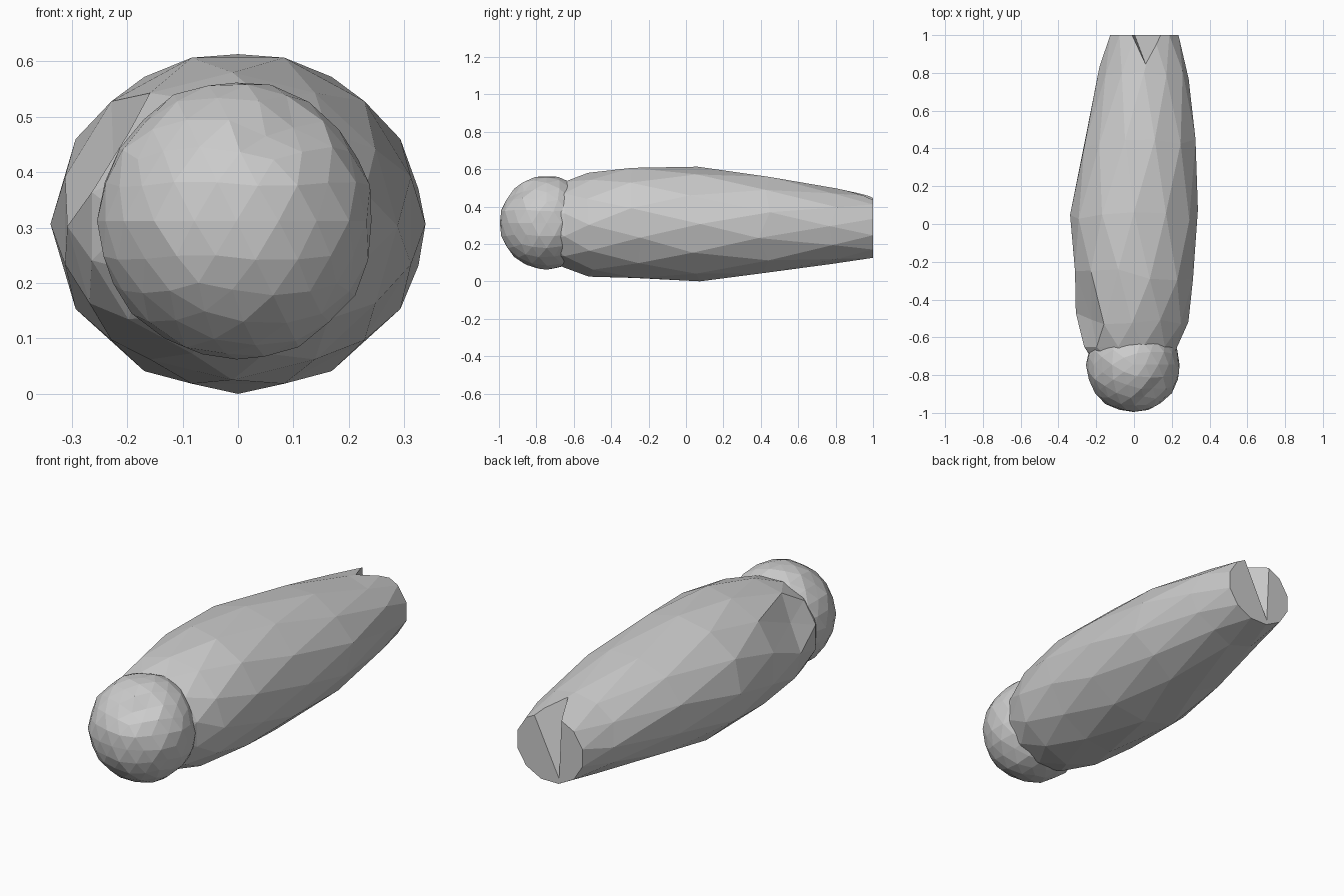
import bpy, bmesh, math, random
from mathutils import Vector

if "Cube" in bpy.data.objects:
    bpy.data.objects.remove(bpy.data.objects["Cube"])

random.seed(4)


def make_object(name, bm):
    bmesh.ops.recalc_face_normals(bm, faces=bm.faces)
    mesh = bpy.data.meshes.new(name)
    bm.to_mesh(mesh)
    bm.free()
    obj = bpy.data.objects.new(name, mesh)
    bpy.context.collection.objects.link(obj)
    return obj


# Body: faceted rings (y, left, right, bottom, top), each turned half a step
RINGS = [
    (-0.76, -0.19, 0.19, 0.12, 0.50),
    (-0.65, -0.27, 0.235, 0.065, 0.54),
    (-0.50, -0.305, 0.285, 0.025, 0.58),
    (-0.27, -0.32, 0.32, 0.008, 0.617),
    (0.05, -0.335, 0.335, 0.0, 0.613),
    (0.42, -0.27, 0.333, 0.034, 0.567),
    (0.80, -0.18, 0.287, 0.093, 0.497),
    (1.00, -0.13, 0.24, 0.12, 0.46),
]
SIDES = 12
bm = bmesh.new()
loops = []
for i, (y, left, right, bottom, top) in enumerate(RINGS):
    loop = []
    for k in range(SIDES):
        a = 2 * math.pi * (k + 0.5 * (i % 2)) / SIDES
        # shallow dent on the left shoulder
        r = 0.84 if i == 2 and k == 5 else 1.01
        jitter = random.uniform(-0.035, 0.035) if 1 < i < len(RINGS) - 1 else 0
        x = (left + right) / 2 + (right - left) / 2 * r * math.cos(a)
        z = (bottom + top) / 2 + (top - bottom) / 2 * min(r, 1) * math.sin(a)
        loop.append(bm.verts.new((x, y + jitter, z)))
    loops.append(loop)
for i, (a, b) in enumerate(zip(loops, loops[1:])):
    for k in range(SIDES):
        n = (k + 1) % SIDES
        if i % 2 == 0:
            bm.faces.new((a[k], a[n], b[k]))
            bm.faces.new((a[n], b[n], b[k]))
        else:
            bm.faces.new((a[k], b[n], b[k]))
            bm.faces.new((a[k], a[n], b[n]))
bm.faces.new(loops[0])
bm.faces.new(loops[-1])
body = make_object("body", bm)

# Wedge cutter: tail notch, wide at the top and closing toward the bottom
bm = bmesh.new()
foot = Vector((0.0, 1.01, 0.13))
corners = [(-0.015, 1.01, 0.46), (0.16, 1.01, 0.46), (0.06, 0.85, 0.48)]
v = [bm.verts.new(foot)]
v += [bm.verts.new(foot + (Vector(c) - foot) * 1.1) for c in corners]
for f in ((0, 1, 2), (0, 2, 3), (0, 3, 1), (1, 3, 2)):
    bm.faces.new([v[j] for j in f])
notch = make_object("notch_cutter", bm)
notch.hide_render = True
notch.hide_set(True)
cut = body.modifiers.new("tail_notch", 'BOOLEAN')
cut.operation = 'DIFFERENCE'
cut.object = notch
cut.solver = 'EXACT'

# Head: slightly uneven low-poly ball with a small dent on top
bm = bmesh.new()
bmesh.ops.create_icosphere(bm, subdivisions=3, radius=1)
for vert in bm.verts:
    d = vert.co.normalized()
    r = random.uniform(0.975, 1.01)
    if (d - Vector((0.34, -0.60, 0.72))).length < 0.22:
        r = 0.92
    vert.co = Vector((-0.003 + 0.25 * r * d.x,
                      -0.745 + 0.255 * r * d.y,
                      0.312 + 0.253 * r * d.z))
make_object("head", bm)
